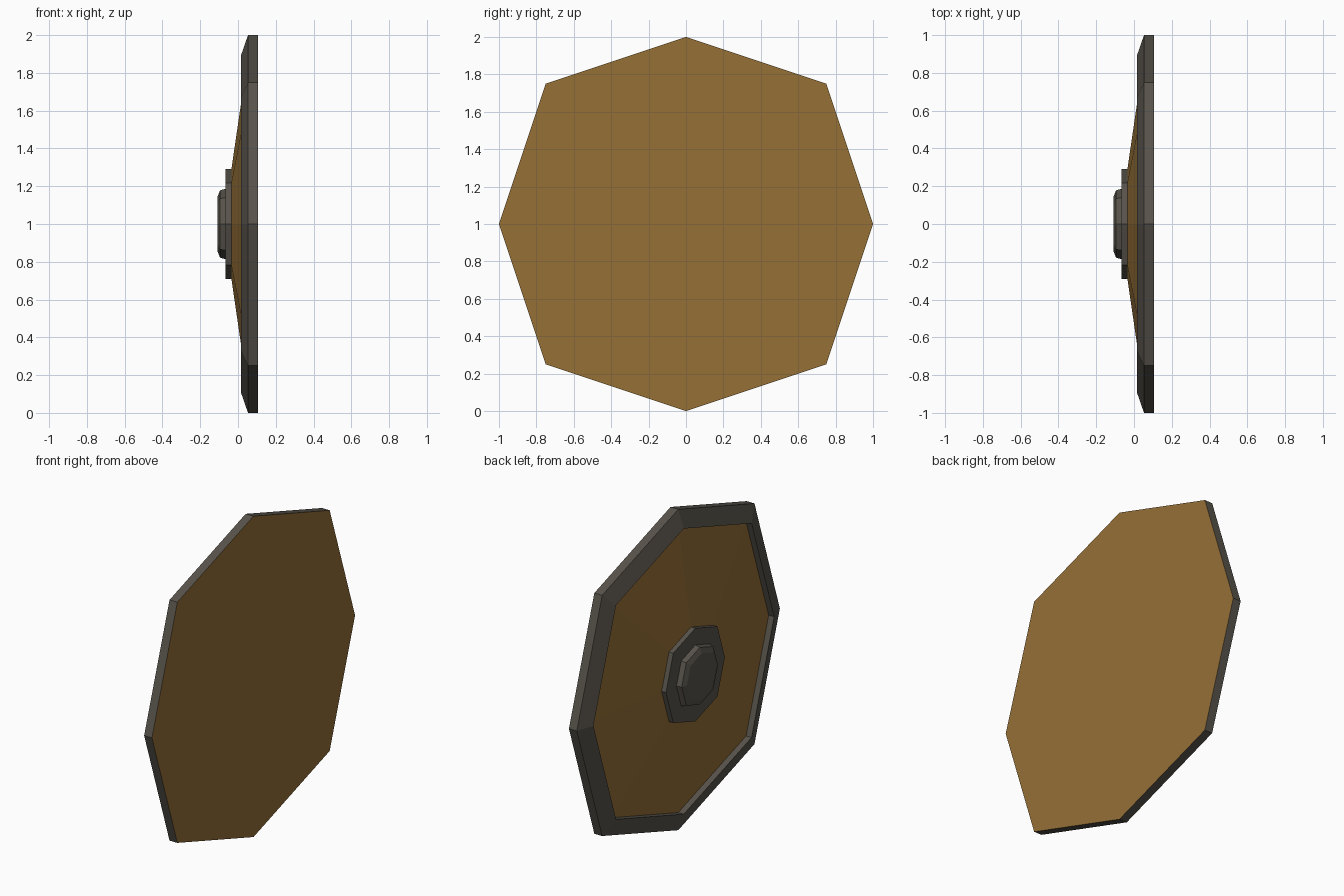
import bpy
import bmesh

cube = bpy.data.objects.get("Cube")
if cube:
    bpy.data.objects.remove(cube, do_unlink=True)


def make_material(name, rgb):
    mat = bpy.data.materials.new(name)
    mat.use_nodes = True
    color = (*rgb, 1.0)
    mat.diffuse_color = color
    mat.node_tree.nodes["Principled BSDF"].inputs["Base Color"].default_value = color
    return mat


wood = make_material("golden wood", (0.30, 0.16, 0.037))
iron = make_material("dark iron", (0.098, 0.088, 0.072))

# Uneven octagon: points on the axes and slightly longer diagonals
D = 0.75
OCTAGON = [(1, 0), (D, D), (0, 1), (-D, D), (-1, 0), (-D, -D), (0, -1), (D, -D)]


def octagon_part(name, profile, mat, cap_start=False, cap_end=False):
    """Sweep (x, scale) pairs around the octagon, with optional flat ends."""
    bm = bmesh.new()
    rings = [[bm.verts.new((x, y * s, 1 + z * s)) for y, z in OCTAGON]
             for x, s in profile]
    for a, b in zip(rings, rings[1:]):
        for i in range(8):
            j = (i + 1) % 8
            bm.faces.new((a[i], a[j], b[j], b[i]))
    if cap_start:
        bm.faces.new(rings[0][::-1])
    if cap_end:
        bm.faces.new(rings[-1])
    mesh = bpy.data.meshes.new(name)
    bm.to_mesh(mesh)
    bm.free()
    mesh.materials.append(mat)
    obj = bpy.data.objects.new(name, mesh)
    bpy.context.collection.objects.link(obj)
    return obj


# Flat wooden face on the +x side
octagon_part("face_board", [(0.107, 1.0)], wood, cap_end=True)

# Iron rim: outer edge, sloped shoulder and inner wall
octagon_part("rim", [(0.053, 0.89), (0.015, 0.89), (0.053, 1.0), (0.107, 1.0)], iron)

# Shallow wooden cone rising to the boss
octagon_part("cone_board", [(-0.035, 0.29), (0.053, 0.89)], wood)

# Iron boss plate and chamfered hub
octagon_part("boss_plate", [(-0.065, 0.29), (-0.03, 0.29)], iron, cap_start=True)
octagon_part("boss_hub", [(-0.108, 0.145), (-0.095, 0.178), (-0.064, 0.187)],
             iron, cap_start=True)
